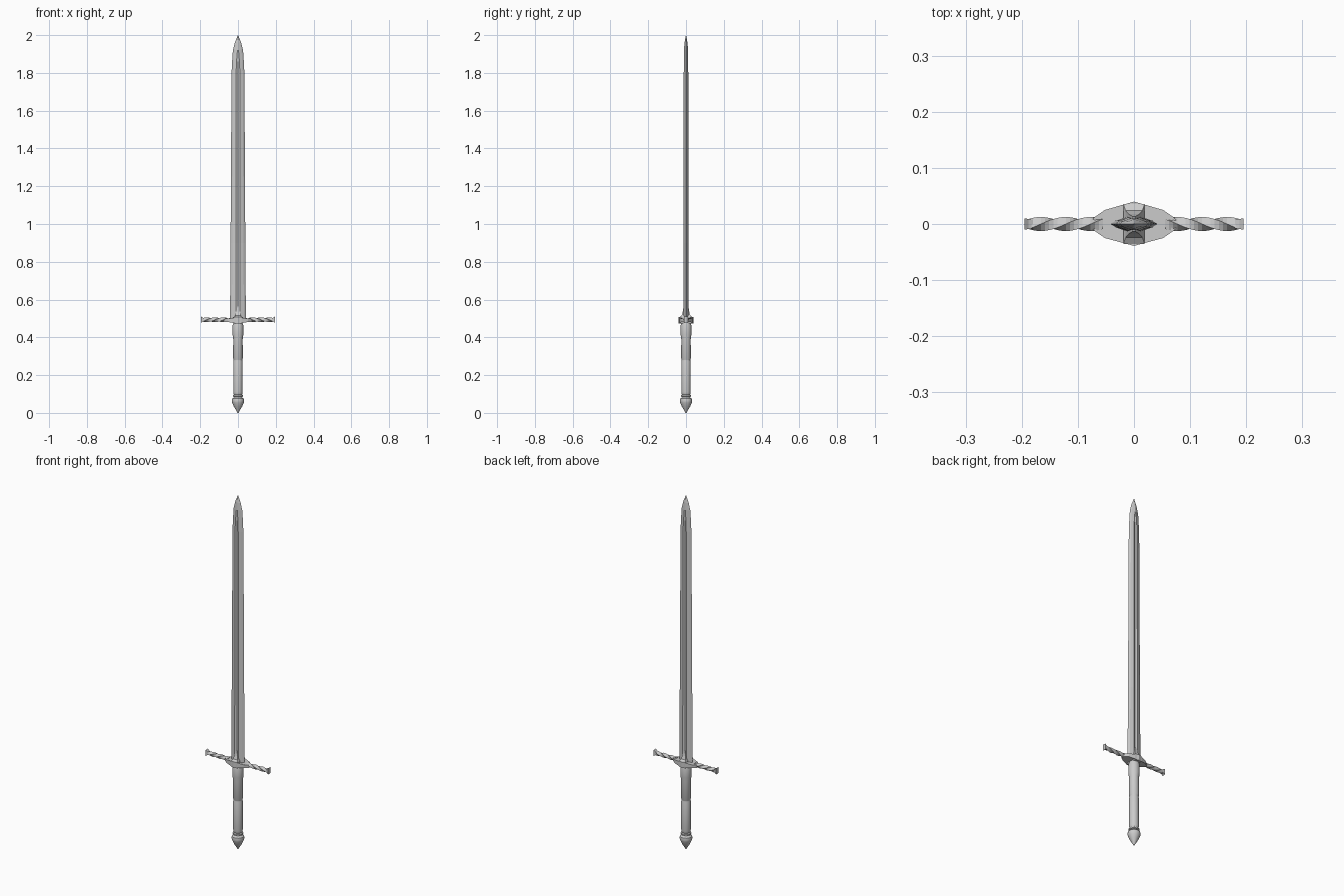
import bpy, math
from math import sin, cos, pi

if "Cube" in bpy.data.objects:
    bpy.data.objects.remove(bpy.data.objects["Cube"])


def mesh_object(name, verts, faces):
    me = bpy.data.meshes.new(name)
    me.from_pydata(verts, [], faces)
    ob = bpy.data.objects.new(name, me)
    bpy.context.collection.objects.link(ob)
    return ob


def loft(name, rings):
    """Skin a list of equal-length rings and cap both ends."""
    n = len(rings[0])
    verts = [p for r in rings for p in r]
    faces = [(i * n + j, i * n + (j + 1) % n, (i + 1) * n + (j + 1) % n, (i + 1) * n + j)
             for i in range(len(rings) - 1) for j in range(n)]
    faces.append(tuple(range(n))[::-1])
    faces.append(tuple(range((len(rings) - 1) * n, len(rings) * n)))
    return mesh_object(name, verts, faces)


def lathe(name, profile, sides=20):
    rings = [[(r * cos(2 * pi * k / sides), r * sin(2 * pi * k / sides), z)
              for k in range(sides)] for r, z in profile]
    ob = loft(name, rings)
    bpy.context.view_layer.objects.active = ob
    ob.select_set(True)
    bpy.ops.object.shade_smooth_by_angle(angle=math.radians(30))
    ob.select_set(False)
    return ob


# Blade: half width, shoulder x, shoulder y, centre y (fuller), height
def blade_ring(w, sx, sy, cy, z):
    bx = sx + (w - sx) * 0.65
    by = sy * 0.5
    q = [(w, 0), (bx, by), (sx, sy), (0, cy), (-sx, sy), (-bx, by),
         (-w, 0), (-bx, -by), (-sx, -sy), (0, -cy), (sx, -sy), (bx, -by)]
    return [(x, y, z) for x, y in q]


loft("blade", [blade_ring(*s) for s in [
    (0.042, 0.012, 0.013, 0.009, 0.49),
    (0.039, 0.011, 0.013, 0.009, 0.90),
    (0.034, 0.010, 0.012, 0.008, 1.80),
    (0.031, 0.008, 0.011, 0.008, 1.86),
    (0.027, 0.003, 0.011, 0.011, 1.92),
    (0.017, 0.002, 0.008, 0.008, 1.96),
    (0.0005, 0.0001, 0.0005, 0.0005, 2.0)]])

# Leaf-shaped guard centre
leaf = [(0.08, 0), (0.072, 0.011), (0.052, 0.025), (0, 0.04), (-0.052, 0.025), (-0.072, 0.011),
        (-0.08, 0), (-0.072, -0.011), (-0.052, -0.025), (0, -0.039), (0.052, -0.025), (0.072, -0.011)]


def leaf_ring(side):
    # thicker across the middle than at the two points
    return [(x, y, 0.49 + side * (0.008 + 0.009 * max(0, 1 - abs(x) / 0.06))) for x, y in leaf]


loft("guard_centre", [leaf_ring(-1), leaf_ring(1)])

# Twisted square arms with flared ends
for side, label in ((1, "right"), (-1, "left")):
    rings = []
    steps = 18
    for i in range(steps + 1):
        t = i / steps
        x = 0.055 + 0.133 * t
        a0 = pi / 4 + 1.5 * pi * t
        rings.append([(side * x, 0.0125 * cos(a0 + side * k * pi / 2),
                       0.493 + 0.0125 * sin(a0 + side * k * pi / 2)) for k in range(4)])
    loft("guard_arm_" + label, rings)
    sq = [(1, 1), (-1, 1), (-1, -1), (1, -1)]
    loft("guard_end_" + label, [[(side * x, a * hy * side, 0.494 + b * hz) for a, b in sq]
                                for x, hy, hz in [(0.180, 0.008, 0.008), (0.188, 0.009, 0.011),
                                                  (0.195, 0.010, 0.017)]])

# Tapering langets on the front and back of the blade
for side, label in ((-1, "front"), (1, "back")):
    rings = []
    for w, y, z in [(0.019, 0.036, 0.474), (0.019, 0.036, 0.507), (0.015, 0.024, 0.515),
                    (0.010, 0.018, 0.533), (0.002, 0.013, 0.562)]:
        rings.append([(-w * side, side * 0.002, z), (w * side, side * 0.002, z),
                      (w * side, side * y, z), (-w * side, side * y, z)])
    loft("langet_" + label, rings)

# Grip in two sections with a groove between them
lathe("grip", [(0.020, 0.094), (0.023, 0.100), (0.0245, 0.110), (0.0245, 0.272), (0.0225, 0.278),
               (0.0225, 0.282), (0.0255, 0.288), (0.025, 0.39), (0.0285, 0.415),
               (0.0285, 0.464), (0.024, 0.478)])

# Pommel with collar
lathe("pommel", [(0.002, 0.0), (0.009, 0.012), (0.022, 0.034), (0.031, 0.054), (0.033, 0.064),
                 (0.031, 0.075), (0.024, 0.080), (0.021, 0.084), (0.027, 0.087),
                 (0.027, 0.094), (0.021, 0.098)])
